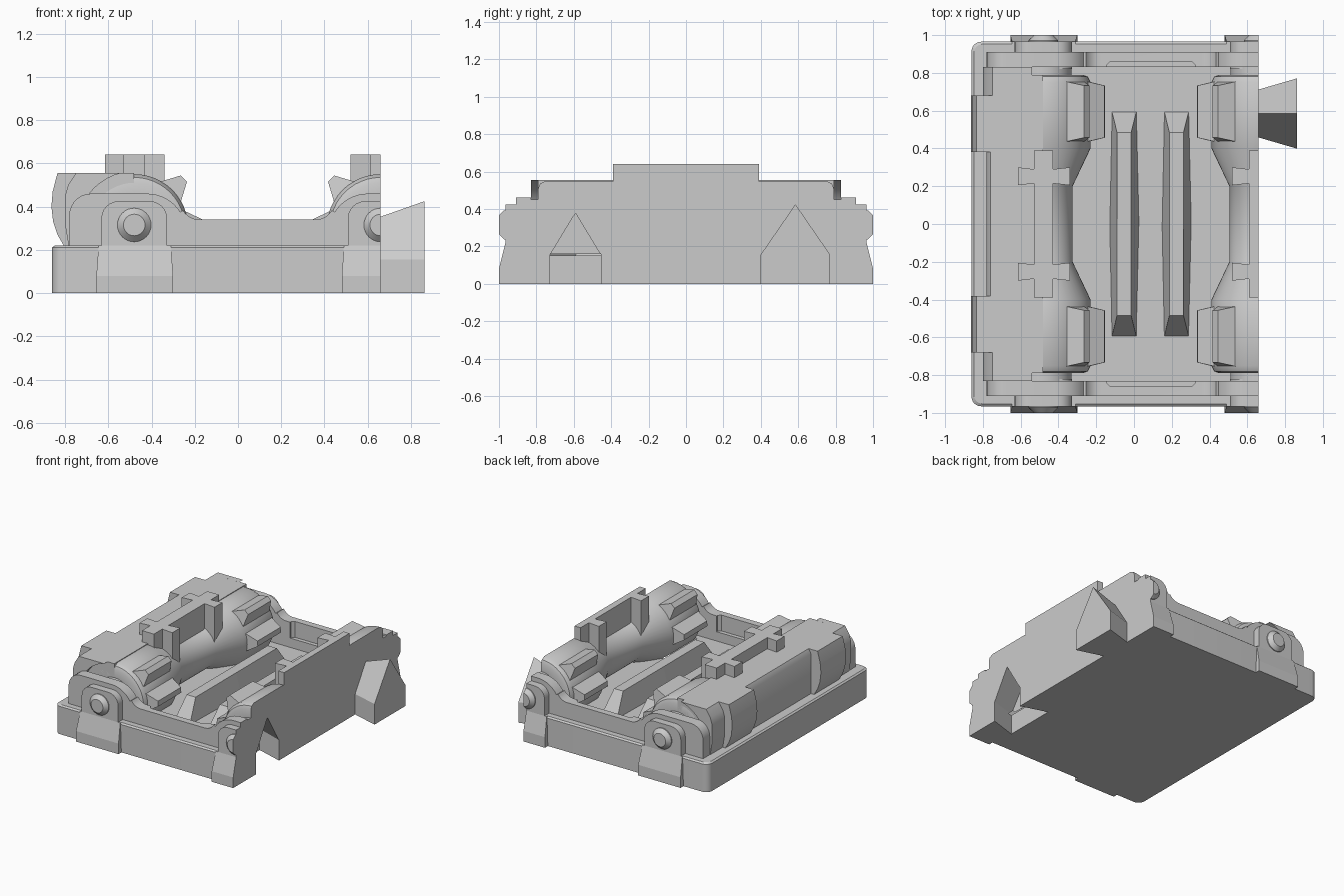
import bpy, bmesh
from math import sin, cos, pi, radians
from mathutils import Matrix, Vector

if "Cube" in bpy.data.objects:
    bpy.data.objects.remove(bpy.data.objects["Cube"])

MID, CUT = 0.09, 0.66          # mirror plane of the two drums, flat cut face
AX, AZ = -0.48, 0.30           # left drum axis
FLOOR = 0.15                   # pocket floor between the drums


def arc(cx, cz, r, a0, a1, n=10):
    return [(cx + r * cos(radians(a0 + (a1 - a0) * i / n)),
             cz + r * sin(radians(a0 + (a1 - a0) * i / n))) for i in range(n + 1)]


def loft(sections):
    """Solid through equal-length rings of points."""
    bm = bmesh.new()
    rings = [[bm.verts.new(p) for p in s] for s in sections]
    n = len(rings[0])
    for a, b in zip(rings, rings[1:]):
        for i in range(n):
            bm.faces.new((a[i], a[(i + 1) % n], b[(i + 1) % n], b[i]))
    bm.faces.new(rings[0])
    bm.faces.new(rings[-1])
    bmesh.ops.recalc_face_normals(bm, faces=bm.faces)
    return bm


def prism_y(pts, y0, y1):
    return loft([[(x, y, z) for x, z in pts] for y in (y0, y1)])


def prism_x(pts, x0, x1):
    return loft([[(x, y, z) for y, z in pts] for x in (x0, x1)])


def prism_z(pts, z0, z1):
    return loft([[(x, y, z) for x, y in pts] for z in (z0, z1)])


def lathe(profile, cx, cz, n=48):
    """Revolve (y, r) pairs about an axis along y."""
    return loft([[(cx + r * cos(2 * pi * i / n), y, cz + r * sin(2 * pi * i / n))
                  for i in range(n)] for y, r in profile])


def smooth_shade(ob):
    bpy.ops.object.select_all(action='DESELECT')
    ob.select_set(True)
    bpy.context.view_layer.objects.active = ob
    bpy.ops.object.shade_smooth_by_angle(angle=radians(30))


def make(name, bm, smooth=True, trim=True):
    if trim and max(v.co.x for v in bm.verts) > CUT + 1e-4:
        bmesh.ops.bisect_plane(bm, geom=bm.verts[:] + bm.edges[:] + bm.faces[:],
                               plane_co=(CUT, 0, 0), plane_no=(1, 0, 0), clear_outer=True)
        if bm.verts:
            bmesh.ops.holes_fill(bm, edges=[e for e in bm.edges if e.is_boundary], sides=0)
    if not bm.verts:
        bm.free()
        return None
    bmesh.ops.recalc_face_normals(bm, faces=bm.faces)
    me = bpy.data.meshes.new(name)
    bm.to_mesh(me)
    bm.free()
    ob = bpy.data.objects.new(name, me)
    bpy.context.collection.objects.link(ob)
    if smooth:
        smooth_shade(ob)
    return ob


def mirrored(name, bm, x=True, y=True, smooth=True):
    """Make the part and its copies across the x and y mirror planes."""
    out = []
    for sx in ((1, -1) if x else (1,)):
        for sy in ((1, -1) if y else (1,)):
            c = bm.copy()
            m = Matrix.Translation((MID, 0, 0)) @ Matrix.Diagonal((sx, sy, 1, 1)) @ Matrix.Translation((-MID, 0, 0))
            c.transform(m)
            out.append(make(name, c, smooth))
    bm.free()
    return [o for o in out if o]


def cut(ob, cutter):
    m = ob.modifiers.new("cut", 'BOOLEAN')
    m.operation, m.solver, m.object = 'DIFFERENCE', 'EXACT', cutter
    bpy.context.view_layer.objects.active = ob
    bpy.ops.object.modifier_apply(modifier=m.name)
    smooth_shade(ob)


# base slab with rounded corners and a sunken pocket between the drums
def slab_ring(o, z):
    r, X, Y = 0.05, 0.95 - o, 0.965 - o
    p = []
    for k, (sx, sy) in enumerate(((1, 1), (-1, 1), (-1, -1), (1, -1))):
        p += arc(MID + sx * (X - r), sy * (Y - r), r, 90 * k, 90 * k + 90, 6)
    return [(x, y, z) for x, y in p]

slab = make("base_slab", loft([slab_ring(0, 0), slab_ring(0, .21), slab_ring(.012, .22)]))
pocket = make("pocket_cutter", prism_z([(-.48, -.83), (.655, -.83), (.655, .83), (-.48, .83)], FLOOR, .4), False)
cut(slab, pocket)
bpy.data.objects.remove(pocket)

# side walls dipping between the drums, with a shallow slot inside each
half = [(-.78, .2), (-.78, .36)] + arc(-.68, .36, .1, 170, 90, 6) + \
       arc(-.42, .28, .18, 90, 32, 8) + arc(-.178, .43, .09, 212, 270, 6)
half += [(2 * MID - x, z) for x, z in reversed(half)]
walls = mirrored("side_wall", prism_y(half, .83, .91), x=False, smooth=False)
for s, w in zip((1, -1), walls):
    slot = [(-.145, s * .8), (.325, s * .8), (.325, s * .84), (.305, s * .86), (-.125, s * .86), (-.145, s * .84)]
    c = make("wall_slot_cutter", prism_z(slot, .22, .4), False)
    cut(w, c)
    bpy.data.objects.remove(c)

# axle brackets, bosses and foot pads
bracket = [(-.632, .2), (-.328, .2)] + arc(-.408, .345, .08, 0, 90, 6) + arc(-.552, .345, .08, 90, 180, 6)
mirrored("axle_bracket", prism_y(bracket, .82, .965))
mirrored("axle_boss", lathe([(.9, .078), (.972, .078), (1, .05)], AX, .315, 32))
pad = prism_x([(.9, 0), (1, 0), (1, .08), (.965, .22), (.9, .22)], -.655, -.3)
for v in pad.verts:
    if v.co.z > .2:
        v.co.x += .01 if v.co.x < -.48 else -.01
mirrored("foot_pad", pad, smooth=False)

# drums, waisted in the middle
side = [(.2, .155), (.4, .25), (.75, .25), (.78, .235), (.79, .21), (.79, .15), (.83, .15)]
drums = mirrored("drum", lathe([(-y, r) for y, r in reversed(side)] + side, AX, AZ), y=False)

# drum teeth
for a in (3, 45):
    d, t = Vector((cos(radians(a)), 0, sin(radians(a)))), Vector((-sin(radians(a)), 0, cos(radians(a))))
    o = Vector((AX, 0, AZ))
    rings = []
    for r, w, e in ((.232, .07, 0), (.325, .02, .022)):
        rings.append([o + d * r + t * k * w + Vector((0, y, 0)) for k, y in
                      ((-1, .435 + e), (1, .435 + e), (1, .755 - e), (-1, .755 - e))])
    mirrored("drum_tooth", loft(rings), smooth=False)

# cover over the outer side of each drum
outer = [(-.78, .2), (-.80, .32), (-.80, .45), (-.785, .5), (-.75, .555)]
mirrored("cover_middle", prism_y([(-.78, .2), (-.78, .52), (-.76, .555), (-.52, .555), (-.52, .2)], -.4, .4), y=False)
mirrored("cover_shoulder", prism_y(outer + [(-.482, .555), (-.482, .2)], .38, .79))
mirrored("cover_end", prism_y(outer + arc(AX, AZ, .262, 103, 200, 12), .785, .83))
mirrored("cover_fender", prism_y([(-.8, .21), (-.835, .27), (-.855, .33), (-.863, .4), (-.857, .47),
                                  (-.835, .555), (-.7, .555), (-.7, .21)], .38, .68))

# raised clamp: a bar with two cross prongs
mirrored("clamp_bar", prism_y([(-.53, .2), (-.43, .2), (-.43, .64), (-.53, .64)], -.39, .39), y=False, smooth=False)
mirrored("clamp_prong", prism_z([(-.615, .3), (-.53, .29), (-.43, .29), (-.34, .3),
                                 (-.34, .205), (-.43, .215), (-.53, .215), (-.615, .205)], .34, .64), smooth=False)

# floor ridges
lo, hi = FLOOR - .01, .31
ridge = loft([[(-.118, -.6, lo), (.014, -.6, lo), (.028, 0, lo), (.014, .6, lo), (-.118, .6, lo), (-.13, 0, lo)],
              [(-.09, -.485, hi), (-.015, -.485, hi), (-.015, 0, hi), (-.015, .485, hi), (-.09, .485, hi), (-.09, 0, hi)]])
ridge2 = ridge.copy()
ridge2.transform(Matrix.Translation((.277, 0, 0)))
make("floor_ridge", ridge, False)
make("floor_ridge", ridge2, False)


# dovetail connector and matching socket
def house(x, y, w, eave, top, z=0):
    return [(x, y - w, z), (x, y + w, z), (x, y + w, eave), (x, y, top), (x, y - w, eave)]

make("connector", loft([house(.65, .585, .124, .155, .35), house(.863, .585, .186, .155, .425)]), False, trim=False)
socket = make("socket_cutter", loft([house(.68, -.59, .13, .155, .37, -.05),
                                     house(.455, -.59, .2, .16, .44, -.05)]), False, trim=False)
for ob in (slab, drums[-1]):
    cut(ob, socket)
bpy.data.objects.remove(socket)
